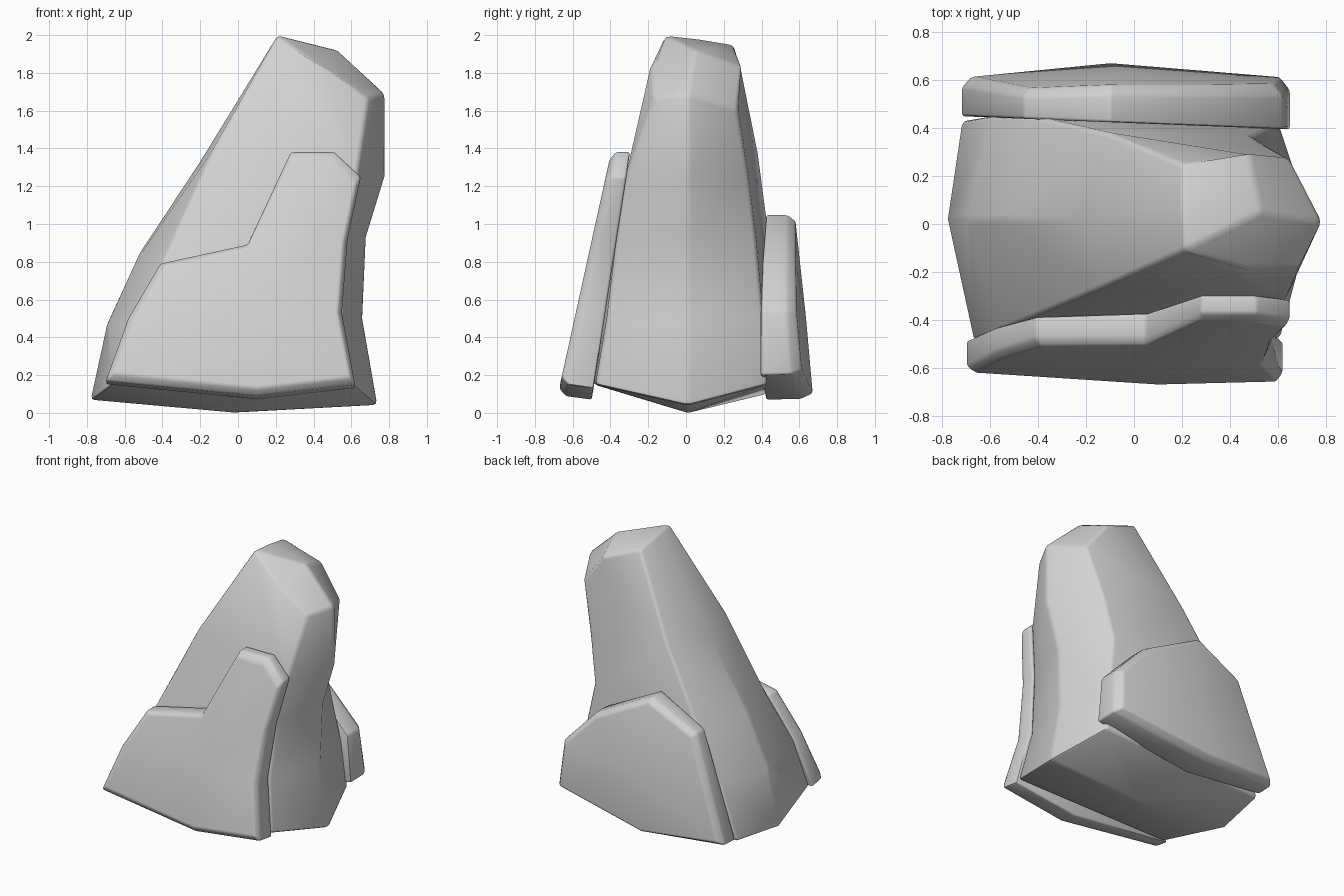
import bpy
import bmesh
from math import radians
from mathutils import Vector

default_cube = bpy.data.objects.get("Cube")
if default_cube:
    bpy.data.objects.remove(default_cube, do_unlink=True)

# One plain stone colour
stone = bpy.data.materials.new("stone_grey")
stone.use_nodes = True
stone.diffuse_color = (0.65, 0.65, 0.65, 1)
shader = next(n for n in stone.node_tree.nodes if n.type == 'BSDF_PRINCIPLED')
shader.inputs["Base Color"].default_value = stone.diffuse_color


def add_ring(bm, points):
    return [bm.verts.new(point) for point in points]


def bridge(bm, lower, upper):
    count = len(lower)
    for i in range(count):
        j = (i + 1) % count
        bm.faces.new((lower[i], lower[j], upper[j], upper[i]))


def fan(bm, ring, centre):
    middle = bm.verts.new(centre)
    for i, vert in enumerate(ring):
        bm.faces.new((vert, ring[(i + 1) % len(ring)], middle))


def finish(bm, name, width):
    """Round the hard edges, make the object and shade it smooth."""
    bmesh.ops.recalc_face_normals(bm, faces=bm.faces[:])
    bm.normal_update()
    hard = [e for e in bm.edges
            if len(e.link_faces) == 2 and e.calc_face_angle(0) > radians(24)]
    bmesh.ops.bevel(bm, geom=hard, offset=width, offset_type='OFFSET',
                    segments=2, profile=0.5, affect='EDGES', clamp_overlap=True)
    mesh = bpy.data.meshes.new(name)
    bm.to_mesh(mesh)
    bm.free()
    mesh.materials.append(stone)
    obj = bpy.data.objects.new(name, mesh)
    bpy.context.collection.objects.link(obj)
    bpy.ops.object.select_all(action='DESELECT')
    obj.select_set(True)
    bpy.context.view_layer.objects.active = obj
    bpy.ops.object.shade_smooth_by_angle(angle=radians(45))


# Main boulder: six-sided rings, ordered
# left ridge, front left, front right, right ridge, back right, back left
body_rings = [
    [(-.78, .02, .07), (-.67, -.49, .15), (.61, -.48, .15),
     (.74, .01, .04), (.6, .43, .15), (-.72, .43, .1)],
    [(-.69, .02, .48), (-.57, -.45, .48), (.55, -.42, .5),
     (.66, .01, .5), (.56, .41, .5), (-.6, .45, .48)],
    [(-.53, .02, .83), (-.4, -.38, .8), (.57, -.37, .92),
     (.68, .01, .93), (.49, .37, .92), (-.42, .45, .85)],
    [(-.2, .02, 1.33), (-.14, -.27, 1.38), (.63, -.32, 1.25),
     (.78, .01, 1.25), (.55, .33, 1.25), (-.11, .38, 1.38)],
]
bm = bmesh.new()
rings = [add_ring(bm, points) for points in body_rings]
for lower, upper in zip(rings, rings[1:]):
    bridge(bm, lower, upper)
fan(bm, rings[0], (0, .01, 0))

# Slanted crown closing the top, with a low peak on its right
left, front_l, front_m, front_r, right, back_r, back_m, back_l, peak = add_ring(bm, [
    (.2, .07, 1.98), (.21, -.11, 2), (.47, -.17, 1.82), (.69, -.17, 1.67),
    (.78, .01, 1.69), (.65, .27, 1.61), (.48, .3, 1.83), (.2, .25, 1.95),
    (.53, .05, 1.92)])
low = rings[-1]
for face in [
    (low[0], low[1], front_l, left),
    (low[1], low[2], front_r, front_m, front_l),
    (low[2], low[3], right, front_r),
    (low[3], low[4], back_r, right),
    (low[4], low[5], back_l, back_m, back_r),
    (low[5], low[0], left, back_l),
    (left, front_l, peak, back_l),
    (front_l, front_m, peak),
    (back_l, peak, back_m),
    (front_m, front_r, right, peak),
    (peak, right, back_r, back_m),
]:
    bm.faces.new(face)
finish(bm, "main_boulder", .02)


def slab(name, outline, centre, outer_y, inner_y, shrink, lift):
    """Leaning plate with a smaller outer face and a chamfered foot."""
    bm = bmesh.new()
    mid = Vector(centre)
    inset = [mid + (Vector((x, z + lift * (z < .3))) - mid) * shrink
             for x, z in outline]
    inner = add_ring(bm, [(x, inner_y(x, z), z) for x, z in outline])
    rim = add_ring(bm, [(x, outer_y(x, z) * .75 + inner_y(x, z) * .25,
                         z + lift * (z < .3) * .5) for x, z in outline])
    outer = add_ring(bm, [(x, outer_y(x, z), z) for x, z in inset])
    bridge(bm, inner, rim)
    bridge(bm, rim, outer)
    cx, cz = centre
    fan(bm, inner, (cx, inner_y(cx, cz), cz))
    fan(bm, outer, (cx, outer_y(cx, cz), cz))
    finish(bm, name, .012)


# Stepped plate against the front
slab("front_slab",
     [(-.7, .15), (-.58, .5), (-.41, .79), (.05, .89), (.28, 1.38), (.51, 1.38),
      (.65, 1.25), (.58, .92), (.55, .53), (.62, .13), (.1, .07)],
     (.1, .55),
     lambda x, z: -.7 + .22 * z + .05 * max(0, -x),
     lambda x, z: -.51 + .155 * z,
     .95, .04)

# Pointed plate against the back
slab("back_slab",
     [(-.72, .12), (-.46, .87), (-.1, 1.05), (.36, .81), (.62, .54),
      (.65, .2), (-.1, .07)],
     (-.05, .5),
     lambda x, z: .69 - .1 * z - .09 * abs(x),
     lambda x, z: .42 - .04 * x,
     .94, .01)
